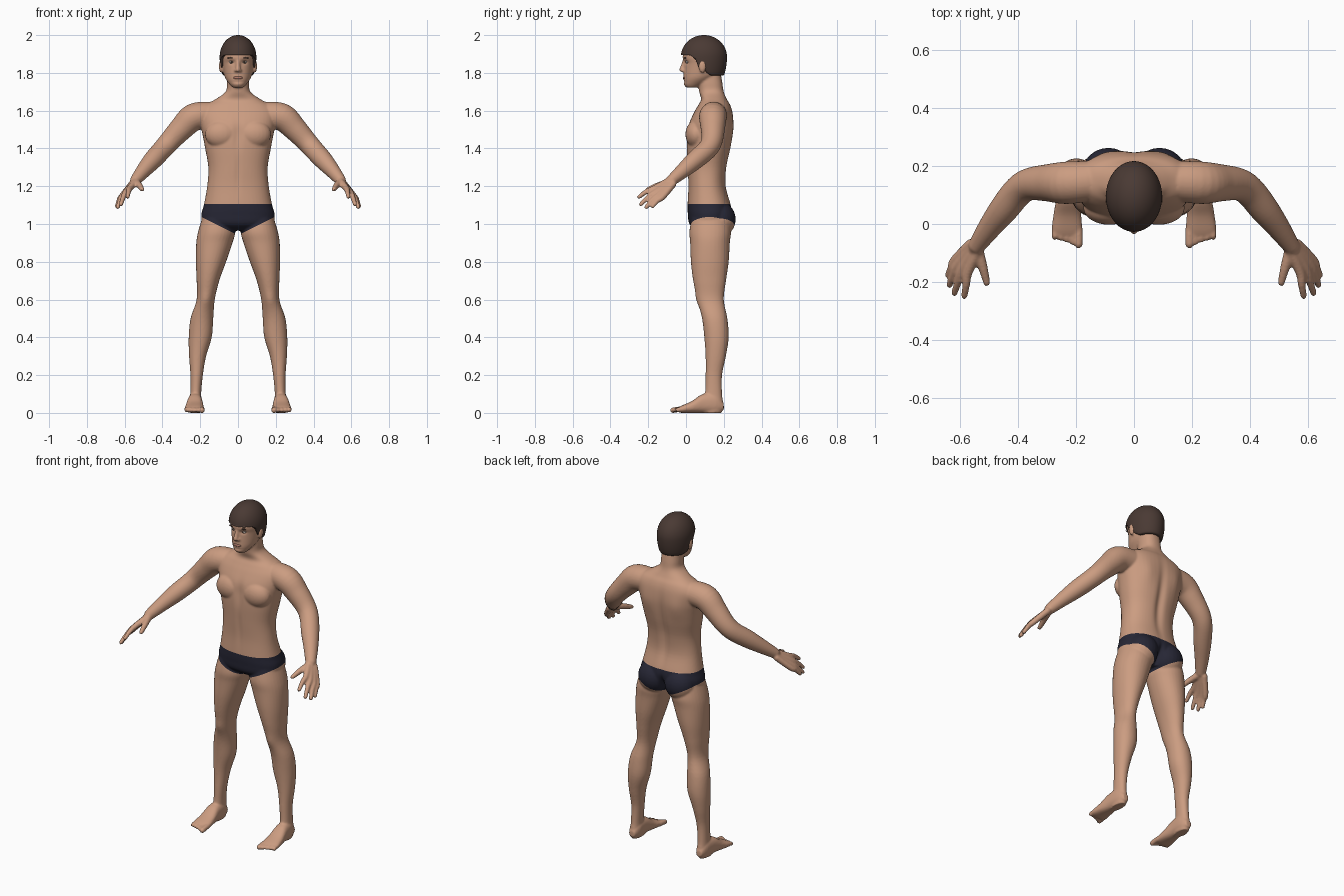
import bpy, bmesh, math
from mathutils import Vector, Matrix


def material(name, rgb):
    m = bpy.data.materials.new(name)
    m.diffuse_color = (*rgb, 1)
    return m


SKIN = material("skin", (0.60, 0.335, 0.22))
HAIR = material("dark brown hair", (0.068, 0.042, 0.034))
TRUNKS = material("navy trunks", (0.02, 0.02, 0.036))
WHITE = material("eye white", (0.55, 0.48, 0.43))
IRIS = material("iris", (0.05, 0.03, 0.02))
LIPS = material("lips", (0.42, 0.19, 0.14))


def spline(rows, steps=5):
    """Catmull-Rom interpolation of rows of numbers."""
    out = []
    for i in range(len(rows) - 1):
        a, b, c, d = (rows[max(i - 1, 0)], rows[i], rows[i + 1], rows[min(i + 2, len(rows) - 1)])
        for k in range(steps):
            t = k / steps
            out.append([0.5 * (2 * q + (r - p) * t + (2 * p - 5 * q + 4 * r - s) * t * t
                               + (3 * q - p - 3 * r + s) * t ** 3)
                        for p, q, r, s in zip(a, b, c, d)])
    return out + [list(rows[-1])]


def skin_rings(bm, rings):
    """Bridge closed rings of points and cap both ends."""
    vs = [[bm.verts.new(p) for p in ring] for ring in rings]
    n = len(vs[0])
    for a, b in zip(vs, vs[1:]):
        for i in range(n):
            bm.faces.new((a[i], a[(i + 1) % n], b[(i + 1) % n], b[i]))
    bm.faces.new(vs[0][::-1])
    bm.faces.new(vs[-1])


def loft(bm, rows, side=1, axis="z", power=2.0, n=32):
    """Rows are (position on axis, centre x, half width, low, high)."""
    rings = []
    for t, cx, hw, lo, hi in spline(rows):
        ring = []
        for i in range(n):
            a = 2 * math.pi * i / n
            c, s = (math.copysign(abs(f) ** (2 / power), f) for f in (math.cos(a), math.sin(a)))
            x, w = side * (cx + hw * c), (lo + hi) / 2 + (hi - lo) / 2 * s
            ring.append((x, w, t) if axis == "z" else (x, t, w))
        rings.append(ring)
    skin_rings(bm, rings)


def tube(bm, rows, side=1, n=16):
    """Round limb through rows of (x, y, z, radius), with rounded ends."""
    pts = spline(rows)
    c = [Vector(p[:3]) for p in pts]
    r = [p[3] for p in pts]
    d0, d1 = (c[0] - c[1]).normalized(), (c[-1] - c[-2]).normalized()
    c = [c[0] + d0 * r[0] * 0.7] + c + [c[-1] + d1 * r[-1] * 0.7]
    r = [r[0] * 0.6] + r + [r[-1] * 0.6]
    rings = []
    for i, p in enumerate(c):
        d = (c[min(i + 1, len(c) - 1)] - c[max(i - 1, 0)]).normalized()
        u = d.cross(Vector((0.3, 0.5, 0.8))).normalized()
        v = d.cross(u)
        ring = [p + r[i] * (u * math.cos(a) + v * math.sin(a))
                for a in (2 * math.pi * k / n for k in range(n))]
        rings.append([(side * q.x, q.y, q.z) for q in ring])
    skin_rings(bm, rings)


def ball(bm, centre, radii, side=1):
    m = Matrix.Translation((side * centre[0], *centre[1:])) @ Matrix.Diagonal((*radii, 1))
    bmesh.ops.create_uvsphere(bm, u_segments=24, v_segments=16, radius=1, matrix=m)


def finish(bm, name, mats):
    bmesh.ops.recalc_face_normals(bm, faces=bm.faces)
    me = bpy.data.meshes.new(name)
    bm.to_mesh(me)
    bm.free()
    for m in mats:
        me.materials.append(m)
    me.polygons.foreach_set("use_smooth", [True] * len(me.polygons))
    ob = bpy.data.objects.new(name, me)
    bpy.context.collection.objects.link(ob)
    return ob


bm = bmesh.new()
# torso and neck
loft(bm, [(0.965, 0, 0.13, 0.06, 0.19), (1.0, 0, 0.185, 0.018, 0.225), (1.05, 0, 0.194, 0.01, 0.24),
          (1.1, 0, 0.181, 0.008, 0.238), (1.2, 0, 0.163, 0.012, 0.212), (1.3, 0, 0.157, 0.008, 0.216),
          (1.4, 0, 0.174, 0.004, 0.237), (1.47, 0, 0.187, 0.006, 0.248), (1.53, 0, 0.2, 0.015, 0.252),
          (1.59, 0, 0.205, 0.042, 0.247), (1.63, 0, 0.175, 0.065, 0.235), (1.66, 0, 0.12, 0.08, 0.217),
          (1.7, 0, 0.066, 0.07, 0.2), (1.75, 0, 0.058, 0.066, 0.192), (1.82, 0, 0.055, 0.07, 0.18)],
     power=2.3, n=48)
# head
loft(bm, [(1.722, 0, 0.028, 0.002, 0.06), (1.74, 0, 0.045, -0.012, 0.1), (1.77, 0, 0.066, -0.013, 0.15),
          (1.8, 0, 0.076, -0.012, 0.185), (1.85, 0, 0.084, -0.01, 0.2), (1.88, 0, 0.087, -0.018, 0.203),
          (1.92, 0, 0.085, -0.01, 0.2), (1.96, 0, 0.068, 0.02, 0.17), (1.98, 0, 0.03, 0.05, 0.13)], n=48)
# nose
tube(bm, [(0, -0.008, 1.87, 0.009), (0, -0.016, 1.84, 0.011), (0, -0.024, 1.815, 0.013)])

FINGERS = [((0.572, -0.165, 1.19), (0.585, -0.25, 1.142)), ((0.592, -0.155, 1.172), (0.62, -0.24, 1.103)),
           ((0.608, -0.142, 1.155), (0.637, -0.212, 1.087)), ((0.618, -0.125, 1.142), (0.642, -0.178, 1.092))]
for s in (1, -1):
    ball(bm, (0.012, -0.012, 1.812), (0.01, 0.012, 0.009), s)        # nostril
    ball(bm, (0.089, 0.087, 1.835), (0.012, 0.02, 0.035), s)         # ear
    ball(bm, (0.085, 0.055, 1.475), (0.09, 0.058, 0.075), s)         # chest
    ball(bm, (0.088, 0.175, 1.025), (0.092, 0.088, 0.095), s)        # buttock
    # leg
    loft(bm, [(1.03, 0.11, 0.08, 0.03, 0.225), (0.96, 0.113, 0.098, 0.018, 0.238),
              (0.9, 0.125, 0.096, 0.022, 0.232), (0.8, 0.143, 0.08, 0.026, 0.226),
              (0.7, 0.159, 0.06, 0.038, 0.212), (0.6, 0.171, 0.048, 0.06, 0.2),
              (0.5, 0.191, 0.06, 0.085, 0.219), (0.4, 0.2, 0.061, 0.097, 0.226),
              (0.3, 0.214, 0.045, 0.104, 0.211), (0.2, 0.219, 0.033, 0.104, 0.191),
              (0.1, 0.224, 0.029, 0.1, 0.191), (0.04, 0.225, 0.033, 0.08, 0.198),
              (0.0, 0.226, 0.028, 0.08, 0.188)], s, power=2.1)
    # foot
    loft(bm, [(0.2, 0.225, 0.018, 0.015, 0.05), (0.16, 0.225, 0.034, 0, 0.1), (0.09, 0.228, 0.04, 0, 0.1),
              (0.03, 0.23, 0.048, 0, 0.062), (-0.02, 0.231, 0.053, 0, 0.04), (-0.04, 0.23, 0.048, 0.003, 0.03)],
         s, "y", 2.4)
    # toes
    for i in range(5):
        x, r = 0.191 + 0.0205 * i, 0.015 if i == 0 else 0.011
        tube(bm, [(x, -0.015, 0.02, r), (x, -0.045, 0.018, r), (x, -0.072 + 0.008 * i, 0.013, r)], s)
    # arm
    tube(bm, [(0.15, 0.148, 1.578, 0.07), (0.235, 0.142, 1.565, 0.073), (0.3, 0.142, 1.505, 0.064),
              (0.36, 0.137, 1.44, 0.056), (0.4, 0.112, 1.395, 0.053), (0.45, 0.05, 1.34, 0.05),
              (0.5, -0.015, 1.283, 0.04), (0.545, -0.08, 1.228, 0.029)], s, 32)
    # palm and fingers
    for i, (k, t) in enumerate(FINGERS):
        mid = [(a + b) / 2 for a, b in zip(k, t)]
        mid[2] += 0.007
        tube(bm, [(0.535 + 0.008 * i, -0.085 + 0.006 * i, 1.232 - 0.006 * i, 0.019),
                  (*k, 0.0165), (*mid, 0.0135), (*t, 0.011)], s)
    # thumb
    tube(bm, [(0.54, -0.085, 1.222, 0.02), (0.521, -0.15, 1.203, 0.0165), (0.507, -0.205, 1.182, 0.012)], s)

# fuse all the parts into one smooth skin
draft = finish(bm, "body draft", [SKIN])
mod = draft.modifiers.new("fuse", "REMESH")
mod.mode, mod.voxel_size = "VOXEL", 0.0055
mod = draft.modifiers.new("soften", "SMOOTH")
mod.factor, mod.iterations = 0.5, 5
fused = bpy.data.meshes.new_from_object(draft.evaluated_get(bpy.context.evaluated_depsgraph_get()))
bpy.data.objects.remove(draft)
bm = bmesh.new()
bm.from_mesh(fused)

# muscle and face relief: (x, z, spread x, spread z, push in y, is back)
RELIEF = [(0, 1.35, 0.025, 0.18, -0.014, True), (0, 1.0, 0.014, 0.05, -0.03, True),
          (0.1, 1.5, 0.045, 0.07, 0.007, True), (0, 1.47, 0.022, 0.07, 0.008, False),
          (0, 1.27, 0.015, 0.1, 0.004, False), (0.034, 1.857, 0.016, 0.011, 0.008, False),
          (0.17, 0.6, 0.03, 0.04, -0.006, False), (0, 1.752, 0.03, 0.007, 0.004, False)]
for v in bm.verts:
    x, y, z = abs(v.co.x), v.co.y, v.co.z
    if x < 0.3:
        for cx, cz, sx, sz, push, back in RELIEF:
            if (y > 0.11) == back:
                v.co.y += push * math.exp(-((x - cx) / sx) ** 2 - ((z - cz) / sz) ** 2)

# trunks: cut clean edges, then colour the faces between them
for point, normal in (((0, 0, 1.105), (0, 0, 1)), ((0, 0, 0.94), (-0.5, 0, 1)), ((0, 0, 0.94), (0.5, 0, 1))):
    bmesh.ops.bisect_plane(bm, geom=bm.verts[:] + bm.edges[:] + bm.faces[:], dist=1e-5,
                           plane_co=point, plane_no=normal)
for f in bm.faces:
    c = f.calc_center_median()
    f.material_index = int(abs(c.x) < 0.3 and 0.94 + 0.5 * abs(c.x) < c.z < 1.105)
finish(bm, "body", [SKIN, TRUNKS])

# hair: a dome whose underside follows the hairline from forehead to nape
HAIRLINE = [(-1, 1.905), (0.02, 1.895), (0.05, 1.875), (0.065, 1.83), (0.09, 1.825), (0.11, 1.8), (0.13, 1.787), (1, 1.787)]


def hairline(y):
    for (y0, z0), (y1, z1) in zip(HAIRLINE, HAIRLINE[1:]):
        if y <= y1:
            return z0 + (z1 - z0) * (y - y0) / (y1 - y0)


bm = bmesh.new()
bmesh.ops.create_uvsphere(bm, u_segments=48, v_segments=40, radius=1)
for v in bm.verts:
    x, y, z = v.co
    y = 0.095 + 0.122 * y
    z = 1.885 + (0.115 if z > 0 else 0.2) * z
    v.co = (0.097 * x, y, max(z, hairline(y)))
finish(bm, "hair", [HAIR])

# eyes, brows and lips
for name, mat, centre, radii in (("eye", WHITE, (0.034, 0.007, 1.857), (0.014, 0.009, 0.007)),
                                 ("iris", IRIS, (0.034, 0.001, 1.857), (0.006, 0.004, 0.006)),
                                 ("eyebrow", HAIR, (0.036, -0.004, 1.879), (0.021, 0.007, 0.004))):
    for s, label in ((1, "left"), (-1, "right")):
        bm = bmesh.new()
        ball(bm, centre, radii, s)
        finish(bm, label + " " + name, [mat])
bm = bmesh.new()
ball(bm, (0, -0.008, 1.774), (0.025, 0.009, 0.008))
finish(bm, "lips", [LIPS])
